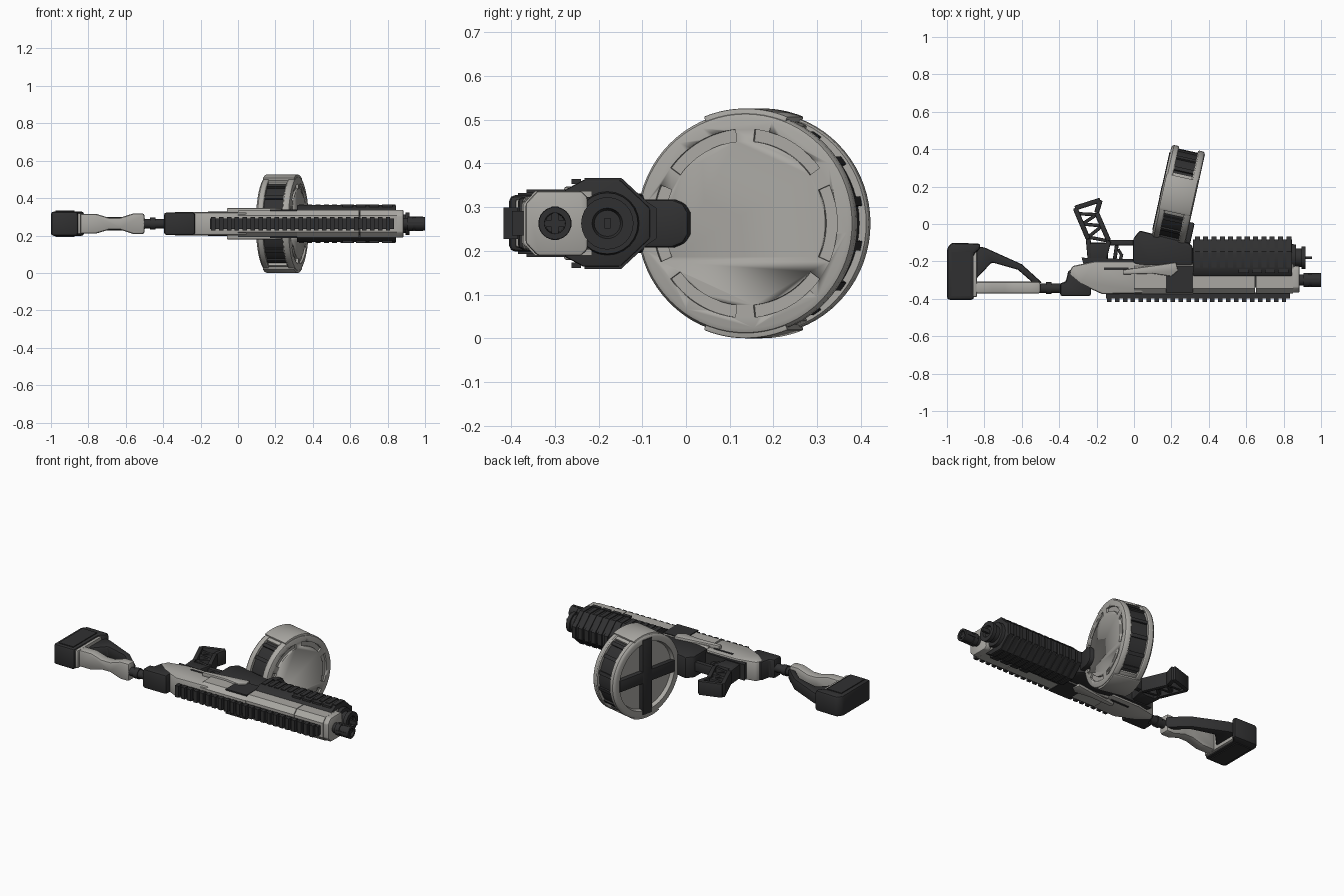
import bpy, bmesh, math
from mathutils import Matrix, Vector

old = bpy.data.objects.get("Cube")
if old:
    bpy.data.objects.remove(old, do_unlink=True)

Z = 0.263  # height of the model's middle plane


def material(name, rgb):
    m = bpy.data.materials.new(name)
    m.use_nodes = True
    m.diffuse_color = (*rgb, 1)
    bsdf = next(n for n in m.node_tree.nodes if n.type == 'BSDF_PRINCIPLED')
    bsdf.inputs["Base Color"].default_value = (*rgb, 1)
    return m


LIGHT = material("warm_grey", (0.40, 0.39, 0.365))
DARK = material("charcoal", (0.030, 0.030, 0.031))


def finish(name, bm, mat, bevel=0, matrix=None):
    bmesh.ops.recalc_face_normals(bm, faces=bm.faces)
    if bevel:
        edges = [e for e in bm.edges if e.calc_face_angle(0) > 0.6]
        bmesh.ops.bevel(bm, geom=edges, offset=bevel, segments=2, profile=0.5,
                        affect='EDGES', clamp_overlap=True)
    bm.transform(matrix or Matrix.Translation((0, 0, Z)))
    me = bpy.data.meshes.new(name)
    bm.to_mesh(me)
    bm.free()
    ob = bpy.data.objects.new(name, me)
    bpy.context.collection.objects.link(ob)
    me.materials.append(mat)
    bpy.ops.object.select_all(action='DESELECT')
    ob.select_set(True)
    bpy.context.view_layer.objects.active = ob
    bpy.ops.object.shade_smooth_by_angle(angle=math.radians(32))
    return ob


PLACE = {'x': lambda p, a: (a, p[0], p[1]),
         'y': lambda p, a: (p[0], a, p[1]),
         'z': lambda p, a: (p[0], p[1], a)}


def build(name, mat, shapes, bevel=0, matrix=None):
    """Each shape is a polygon pushed along an axis: (axis, points, start, end)."""
    bm = bmesh.new()
    for axis, pts, a0, a1 in shapes:
        rings = [[bm.verts.new(PLACE[axis](p, a)) for p in pts] for a in (a0, a1)]
        bm.faces.new(rings[0])
        bm.faces.new(rings[1])
        for i in range(len(pts)):
            j = (i + 1) % len(pts)
            bm.faces.new((rings[0][i], rings[0][j], rings[1][j], rings[1][i]))
    return finish(name, bm, mat, bevel, matrix)


def box(x0, x1, y0, y1, hz, z=0):
    return ('z', [(x0, y0), (x1, y0), (x1, y1), (x0, y1)], z - hz, z + hz)


def bar(p, q, w, hz):
    p, q = Vector(p), Vector(q)
    n = (q - p).normalized().orthogonal() * w / 2
    return ('z', [p - n, q - n, q + n, p + n], -hz, hz)


def side(pts, hz):
    return ('z', pts, -hz, hz)


def mirrored(half):
    return half + [(a, -b) for a, b in reversed(half)]


def lathe(name, mat, profile, y=0, sides=32, matrix=None):
    """Spin (x, radius) points about the x axis."""
    bm = bmesh.new()
    rings = []
    for x, r in profile:
        ring = []
        for i in range(sides):
            a = math.tau * i / sides
            ring.append(bm.verts.new((x, y + r * math.cos(a), r * math.sin(a))))
        rings.append(ring)
    for a, b in zip(rings, rings[1:]):
        for i in range(sides):
            j = (i + 1) % sides
            bm.faces.new((a[i], a[j], b[j], b[i]))
    bm.faces.new(rings[0])
    bm.faces.new(rings[-1])
    return finish(name, bm, mat, 0, matrix)


def arc(mid, half, r0, r1, n=14):
    angles = [math.radians(mid + half * (2 * i / n - 1)) for i in range(n + 1)]
    return ([(r1 * math.cos(a), r1 * math.sin(a)) for a in angles] +
            [(r0 * math.cos(a), r0 * math.sin(a)) for a in reversed(angles)])


# Stock
build("butt_pad", DARK, [side([(-1, -0.405), (-0.855, -0.405), (-0.855, -0.16), (-0.825, -0.135),
      (-0.82, -0.105), (-0.975, -0.10), (-1, -0.13)], 0.065)], 0.015)
build("butt_pad_panels", DARK, [box(-0.975, -0.875, -0.385, -0.15, 0.004, s * 0.066) for s in (1, -1)])
build("stock_body", LIGHT, [('y', mirrored([(-0.86, 0.053), (-0.76, 0.053), (-0.69, 0.032),
      (-0.63, 0.032), (-0.56, 0.055), (-0.5, 0.055)]), -0.372, -0.308)], 0.012)
build("stock_plate", LIGHT, [box(-0.87, -0.84, -0.39, -0.15, 0.055)], 0.005)
build("stock_strut", DARK, [side([(-0.85, -0.12), (-0.80, -0.125), (-0.60, -0.215), (-0.49, -0.315),
      (-0.54, -0.315), (-0.62, -0.245), (-0.76, -0.205), (-0.85, -0.30)], 0.035)], 0.01)
lathe("stock_tube", DARK, [(-0.52, 0.026), (-0.47, 0.026), (-0.47, 0.032), (-0.44, 0.032),
      (-0.44, 0.026), (-0.36, 0.026)], -0.343, 20)
build("stock_hinge", DARK, [side([(-0.395, -0.385), (-0.23, -0.385), (-0.23, -0.25), (-0.35, -0.245),
      (-0.365, -0.31), (-0.395, -0.315)], 0.06)], 0.012)

# Receiver
build("rear_receiver", LIGHT, [side([(-0.35, -0.27), (-0.33, -0.225), (-0.21, -0.20), (0.05, -0.20),
      (0.05, -0.37), (-0.17, -0.375), (-0.29, -0.32)], 0.062)], 0.012)
build("front_receiver", LIGHT, [('x', mirrored([(-0.21, 0.06), (-0.225, 0.072), (-0.345, 0.072),
      (-0.375, 0.045)]), 0, 0.315)])
build("receiver_lower", DARK, [side([(-0.28, -0.18), (-0.26, -0.25), (0.05, -0.25), (0.05, -0.19)], 0.05)])
build("receiver_side_plates", DARK, [box(0.17, 0.315, -0.365, -0.225, 0.004, s * 0.073) for s in (1, -1)])
build("charging_slots", DARK, [box(-0.16, -0.03, -0.245, -0.232, 0.003, s * 0.062) for s in (1, -1)])
build("charging_levers", LIGHT, [('z', [(-0.06, -0.27), (-0.06, -0.245), (0.16, -0.215), (0.225, -0.205),
      (0.235, -0.25), (0.2, -0.28), (0.1, -0.265)], s * 0.055, s * 0.084) for s in (1, -1)], 0.006)
build("magazine_well", DARK, [side([(-0.005, -0.21), (-0.005, -0.08), (0.03, -0.035), (0.29, -0.10),
      (0.315, -0.12), (0.315, -0.24), (0.1, -0.24)], 0.068)], 0.012)

# Grip and trigger
grip = [(-0.315, 0.085), (-0.18, 0.128), (-0.20, 0.06), (-0.135, -0.09), (-0.16, -0.19),
        (-0.235, -0.19), (-0.245, -0.08)]
zigzag = [(-0.30, 0.055), (-0.20, 0.05), (-0.275, 0.0), (-0.17, -0.01), (-0.245, -0.07), (-0.14, -0.09)]
build("grip_frame", DARK, [bar(p, q, 0.026, 0.044) for p, q in zip(grip, grip[1:] + grip[:1])], 0.006)
build("grip_webs", DARK, [bar(p, q, 0.018, 0.036) for p, q in zip(zigzag, zigzag[1:])], 0.004)
build("grip_base", DARK, [box(-0.245, -0.14, -0.205, -0.10, 0.044)], 0.012)
build("trigger_guard", DARK, [box(-0.14, 0.01, -0.115, -0.085, 0.03),
      bar((-0.09, -0.1), (-0.105, -0.2), 0.02, 0.02)], 0.005)
build("trigger", DARK, [bar((-0.075, -0.2), (-0.065, -0.16), 0.018, 0.012),
      bar((-0.067, -0.165), (-0.085, -0.135), 0.016, 0.012)], 0.003)

# Upper handguard
guard = mirrored([(-0.215, 0.074), (-0.345, 0.074), (-0.372, 0.045)])
build("handguard", LIGHT, [('x', guard, 0.315, 0.648), ('x', guard, 0.652, 0.85)])
build("handguard_core", DARK, [('x', mirrored([(-0.22, 0.06), (-0.34, 0.06)]), 0.31, 0.86)])
build("handguard_collar", LIGHT, [('x', mirrored([(-0.225, 0.06), (-0.24, 0.074), (-0.34, 0.074),
      (-0.367, 0.045)]), 0.845, 0.885)], 0.006)

# Top rail with cross teeth
build("top_rail", DARK, [box(-0.15, 0.835, -0.398, -0.365, 0.028)] +
      [box(x, x + 0.024, -0.418, -0.385, 0.036) for x in [-0.145 + 0.0425 * i for i in range(23)]])

# Fore grip with ribs
build("fore_grip", DARK, [('x', mirrored([(-0.278, 0.076), (-0.235, 0.099), (-0.15, 0.099),
      (-0.098, 0.05), (-0.082, 0.035)]), 0.315, 0.845)], 0.005)
rib = mirrored([(-0.232, 0.104), (-0.148, 0.104), (-0.09, 0.05), (-0.068, 0.035)])
build("fore_grip_ribs", DARK, [('x', rib, x, x + 0.027) for x in [0.325 + 0.0445 * i for i in range(12)]])
build("fore_grip_slats", DARK, [box(0.56 + 0.07 * i, 0.615 + 0.07 * i, -0.262, -0.24, 0.006, s * 0.096)
      for i in range(4) for s in (1, -1)])

# Barrel and lower tube
lathe("barrel", DARK, [(0.86, 0.03), (0.905, 0.03), (0.905, 0.038), (0.935, 0.038), (0.935, 0.033),
      (0.95, 0.033), (0.95, 0.037), (1.0, 0.037), (1.0, 0.024), (0.94, 0.022)], -0.30, 24)
build("muzzle_ribs", DARK, [box(0.91, 0.99, -0.338, -0.262, 0.008), box(0.91, 0.99, -0.308, -0.292, 0.038)])
lathe("lower_tube", DARK, [(0.83, 0.075), (0.865, 0.07), (0.865, 0.05), (0.895, 0.05), (0.895, 0.06),
      (0.918, 0.06), (0.918, 0.035), (0.905, 0.03)], -0.18, 24)
build("tube_pin", DARK, [box(0.9, 0.952, -0.187, -0.173, 0.012)])

# Drum magazine, built about its own axis and then tilted
TILT = Matrix.Translation((0.237, 0.155, Z)) @ Matrix.Rotation(math.radians(-12.5), 4, 'Z')
lathe("drum_core", DARK, [(-0.065, 0.236), (0.065, 0.236)], 0, 72, TILT)
front = lathe("drum_front_cap", LIGHT, [(0.052, 0.225), (0.052, 0.252), (0.058, 0.256), (0.078, 0.256),
              (0.088, 0.25), (0.092, 0.24)], 0, 72, TILT)
lathe("drum_rear_rim", LIGHT, [(-0.052, 0.225), (-0.052, 0.252), (-0.058, 0.256), (-0.08, 0.256),
      (-0.088, 0.25), (-0.092, 0.24), (-0.092, 0.212), (-0.068, 0.205)], 0, 72, TILT)
build("drum_bridges", LIGHT, [('x', arc(m, 27, 0.22, 0.25), -0.07, 0.07) for m in (90, 270)] +
      [('x', arc(m, 22, 0.23, 0.263), -0.086, 0.086) for m in (90, 270)], 0.003, TILT)
build("drum_band_ribs", DARK, [('x', arc(m + s * k, 2.5, 0.22, 0.246, 2), -0.06, 0.06)
      for m in (0, 180) for k in (12, 36, 56) for s in (1, -1)], 0, TILT)
build("drum_cross", DARK, [('x', [(-0.215, -0.036), (0.215, -0.036), (0.215, 0.036), (-0.215, 0.036)],
      -0.096, -0.06), ('x', [(-0.036, -0.235), (0.036, -0.235), (0.036, 0.235), (-0.036, 0.235)],
      -0.097, -0.061)], 0.004, TILT)
build("drum_latch", DARK, [('x', mirrored([(-0.26, 0.055), (-0.165, 0.055), (-0.14, 0.045),
      (-0.128, 0.025)]), 0.06, 0.118)], 0.008, TILT)

# Recessed curved slots in the front cap
slots = []
for k in range(6):
    outline = arc(60 * k, 24, 0.188, 0.216)
    slots.append(('x', outline, 0.080, 0.12))
cutter = build("slot_cutter", LIGHT, slots, 0, TILT)
cutter.hide_render = True
cutter.hide_viewport = True
mod = front.modifiers.new("slots", 'BOOLEAN')
mod.operation = 'DIFFERENCE'
mod.solver = 'EXACT'
mod.object = cutter
